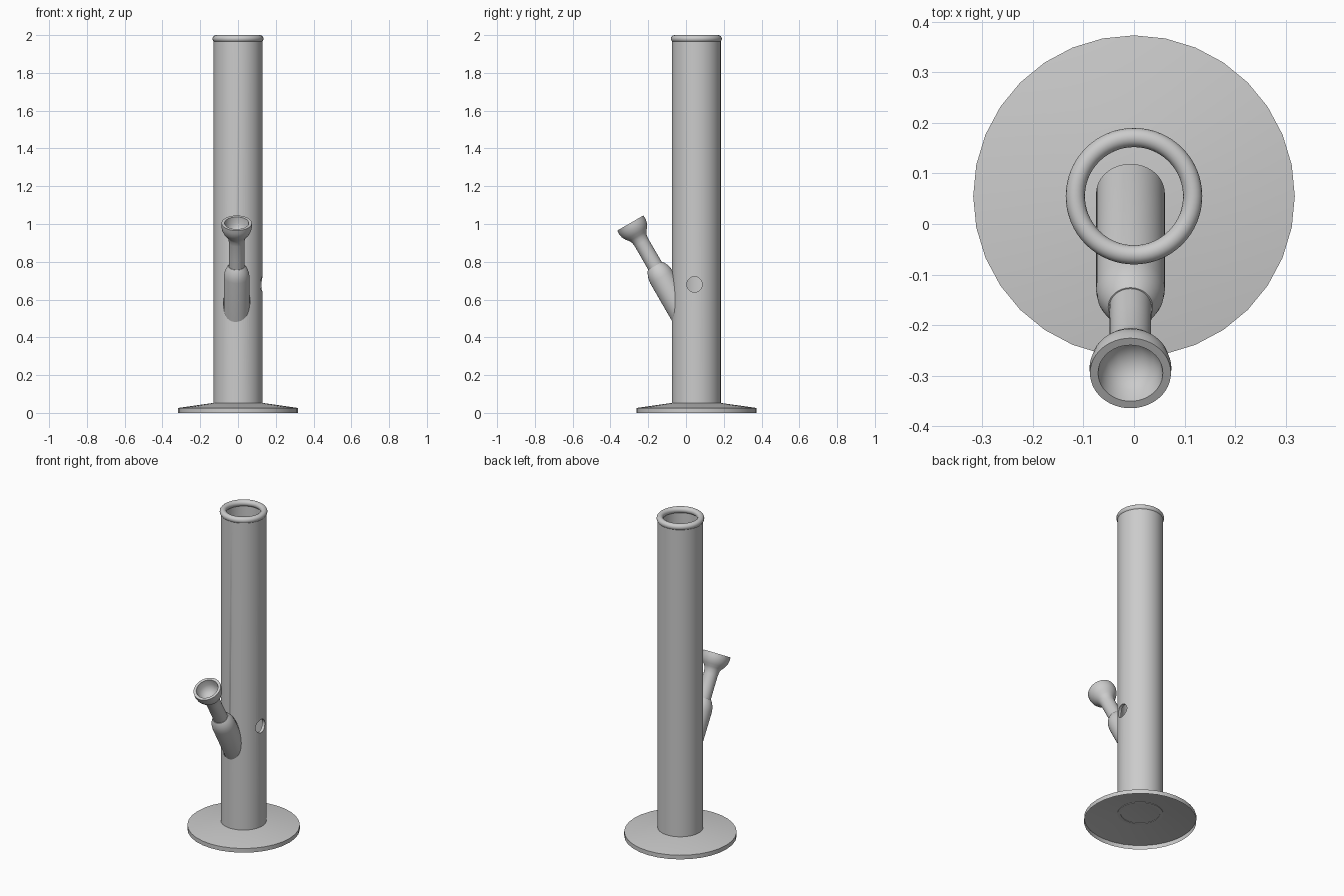
import bpy, math
from mathutils import Vector

if "Cube" in bpy.data.objects:
    bpy.data.objects.remove(bpy.data.objects["Cube"])

CY = 0.055                        # tube axis in y
AX = Vector((0, 0.5, -0.866)).normalized()   # slanted stem axis, downwards
TOP = Vector((-0.007, -0.295, 1.005))        # centre of bowl mouth


def lathe(name, profile, origin, axis, sides=48, closed=False, angle=35):
    """Revolve (radius, distance) points about an axis."""
    rot = axis.to_track_quat('Z', 'Y')
    verts, faces = [], []
    for r, t in profile:
        for i in range(sides):
            a = 2 * math.pi * i / sides
            verts.append(origin + rot @ Vector((r * math.cos(a), r * math.sin(a), t)))
    n = len(profile)
    for k in range(n if closed else n - 1):
        m = (k + 1) % n
        for i in range(sides):
            j = (i + 1) % sides
            faces.append((k * sides + i, k * sides + j, m * sides + j, m * sides + i))
    mesh = bpy.data.meshes.new(name)
    mesh.from_pydata(verts, [], faces)
    ob = bpy.data.objects.new(name, mesh)
    bpy.context.collection.objects.link(ob)
    bpy.ops.object.select_all(action='DESELECT')
    ob.select_set(True)
    bpy.context.view_layer.objects.active = ob
    bpy.ops.object.mode_set(mode='EDIT')
    bpy.ops.mesh.select_all(action='SELECT')
    bpy.ops.mesh.remove_doubles(threshold=0.0001)
    bpy.ops.mesh.normals_make_consistent(inside=False)
    bpy.ops.object.mode_set(mode='OBJECT')
    bpy.ops.object.shade_smooth_by_angle(angle=math.radians(angle))
    return ob


def cut(target, cutter):
    mod = target.modifiers.new("cut", 'BOOLEAN')
    mod.operation = 'DIFFERENCE'
    mod.solver = 'EXACT'
    mod.object = cutter
    bpy.ops.object.select_all(action='DESELECT')
    target.select_set(True)
    bpy.context.view_layer.objects.active = target
    bpy.ops.object.modifier_apply(modifier=mod.name)
    bpy.data.objects.remove(cutter)


UP = Vector((0, 0, 1))
C = Vector((0, CY, 0))

# flared foot, hollow underneath
lathe("base", [(0.318, 0), (0.318, 0.026), (0.128, 0.053), (0, 0.053)], C, UP, 32)

# main tube with wall thickness
tube = lathe("main_tube", [(0.129, 0.05), (0.129, 1.98), (0.111, 1.98), (0.111, 0.05)],
             C, UP, 64, closed=True)

# openings for the slanted stem and the side hole
cut(tube, lathe("stem_cutter", [(0, 0.3), (0.07, 0.3), (0.07, 0.71), (0, 0.71)], TOP, AX))
cut(tube, lathe("hole_cutter", [(0, 0.06), (0.041, 0.06), (0.041, 0.25), (0, 0.25)],
                Vector((0, 0.045, 0.68)), Vector((1, 0, 0)), 32))
bpy.ops.object.shade_smooth_by_angle(angle=math.radians(35))

# rounded mouth rim
ring = [(0.116 + 0.019 * math.cos(a), 1.981 + 0.019 * math.sin(a))
        for a in (2 * math.pi * i / 16 for i in range(16))]
lathe("mouth_rim", ring, C, UP, 64, closed=True)

# slanted joint: shoulder and open-ended pipe through the wall
lathe("stem_joint", [(0.038, 0.262), (0.044, 0.262), (0.051, 0.272), (0.059, 0.288),
                     (0.065, 0.306), (0.068, 0.33), (0.068, 0.71), (0.061, 0.71),
                     (0.061, 0.33), (0.05, 0.29)], TOP, AX, closed=True)

# bowl with neck
lathe("bowl", [(0, 0.075), (0.025, 0.07), (0.045, 0.056), (0.058, 0.034), (0.064, 0),
               (0.08, 0), (0.081, 0.02), (0.077, 0.042), (0.066, 0.064), (0.052, 0.08),
               (0.044, 0.096), (0.041, 0.12), (0.041, 0.2), (0.042, 0.3), (0, 0.3)],
      TOP, AX)
